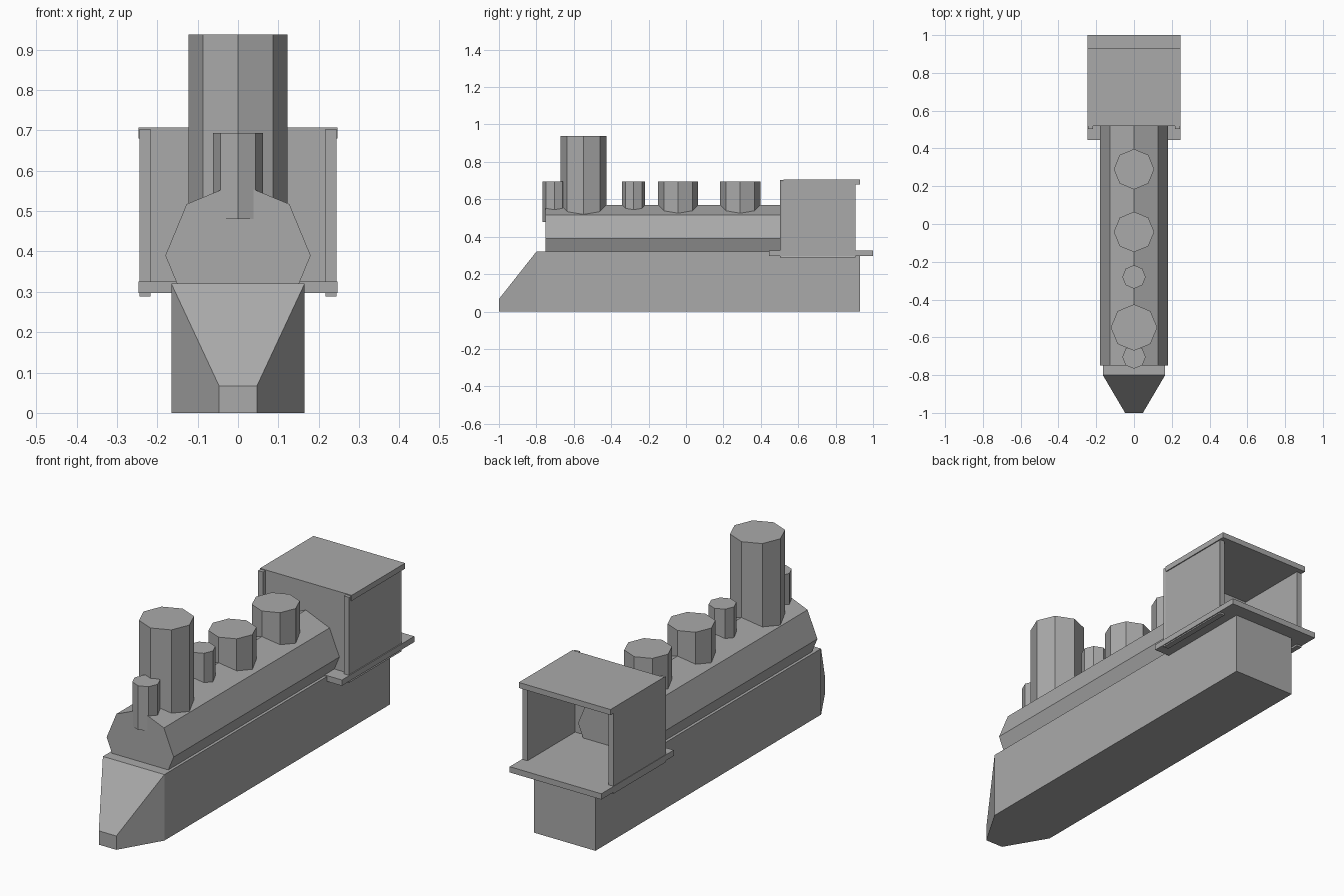
import bpy, bmesh, math
from mathutils import Matrix

cube = bpy.data.objects.get("Cube")
if cube:
    bpy.data.objects.remove(cube, do_unlink=True)

grey = bpy.data.materials.new("plain grey")
grey.use_nodes = True
colour = (0.4, 0.4, 0.4, 1)
grey.diffuse_color = colour
grey.node_tree.nodes["Principled BSDF"].inputs["Base Color"].default_value = colour


def finish(name, bm):
    bmesh.ops.recalc_face_normals(bm, faces=bm.faces)
    mesh = bpy.data.meshes.new(name)
    bm.to_mesh(mesh)
    bm.free()
    mesh.materials.append(grey)
    obj = bpy.data.objects.new(name, mesh)
    bpy.context.collection.objects.link(obj)
    return obj


def box_mesh(x, y, z):
    """Box from (low, high) ranges on each axis."""
    bm = bmesh.new()
    bmesh.ops.create_cube(bm, size=1)
    for v in bm.verts:
        v.co = [a + (b - a) * (c + 0.5) for (a, b), c in zip((x, y, z), v.co)]
    return bm


def box(name, x, y, z):
    return finish(name, box_mesh(x, y, z))


def octagon_bar(name, radius, length, matrix):
    """Eight-sided bar with corners on its axes."""
    bm = bmesh.new()
    bmesh.ops.create_cone(bm, cap_ends=True, segments=8, radius1=radius,
                          radius2=radius, depth=length, matrix=matrix)
    return finish(name, bm)


def upright(name, y, radius, bottom, top):
    octagon_bar(name, radius, top - bottom,
                Matrix.Translation((0, y, (bottom + top) / 2)))


# Chassis and its wedge nose
box("chassis", (-0.165, 0.165), (-0.8, 0.93), (0, 0.32))
bm = box_mesh((-0.165, 0.165), (-1, -0.8), (0, 0.32))
for v in bm.verts:
    if v.co.y < -0.9:
        v.co.x *= 0.047 / 0.165
        v.co.z = min(v.co.z, 0.067)
finish("nose", bm)

# Boiler, ending just inside the cab
front, back = -0.75, 0.57
octagon_bar("boiler", 0.18, back - front,
            Matrix.Translation((0, (front + back) / 2, 0.39))
            @ Matrix.Rotation(math.pi / 2, 4, "X"))

# Chimney, lamp and domes
upright("chimney", -0.548, 0.123, 0.48, 0.938)
upright("lamp", -0.704, 0.062, 0.48, 0.694)
upright("small_dome", -0.28, 0.062, 0.48, 0.694)
upright("middle_dome", -0.042, 0.107, 0.48, 0.694)
upright("rear_dome", 0.29, 0.107, 0.48, 0.694)

# Cab, open at the back
half = 0.246
box("cab_floor", (-half, half), (0.445, 1.0), (0.297, 0.325))
box("cab_front_wall", (-0.23, 0.23), (0.52, 0.54), (0.3, 0.69))
box("cab_roof", (-half, half), (0.52, 0.93), (0.68, 0.707))
for side, name in ((1, "left"), (-1, "right")):
    x = sorted((side * 0.217, side * 0.244))
    bm = box_mesh(x, (0.503, 0.905), (0.288, 0.703))
    if side > 0:
        # Shallow sunk panel on the outer face
        bm.normal_update()
        outer = [f for f in bm.faces if f.normal.x > 0.9]
        bmesh.ops.inset_region(bm, faces=outer, thickness=0.012, depth=-0.003)
    finish("cab_wall_" + name, bm)
